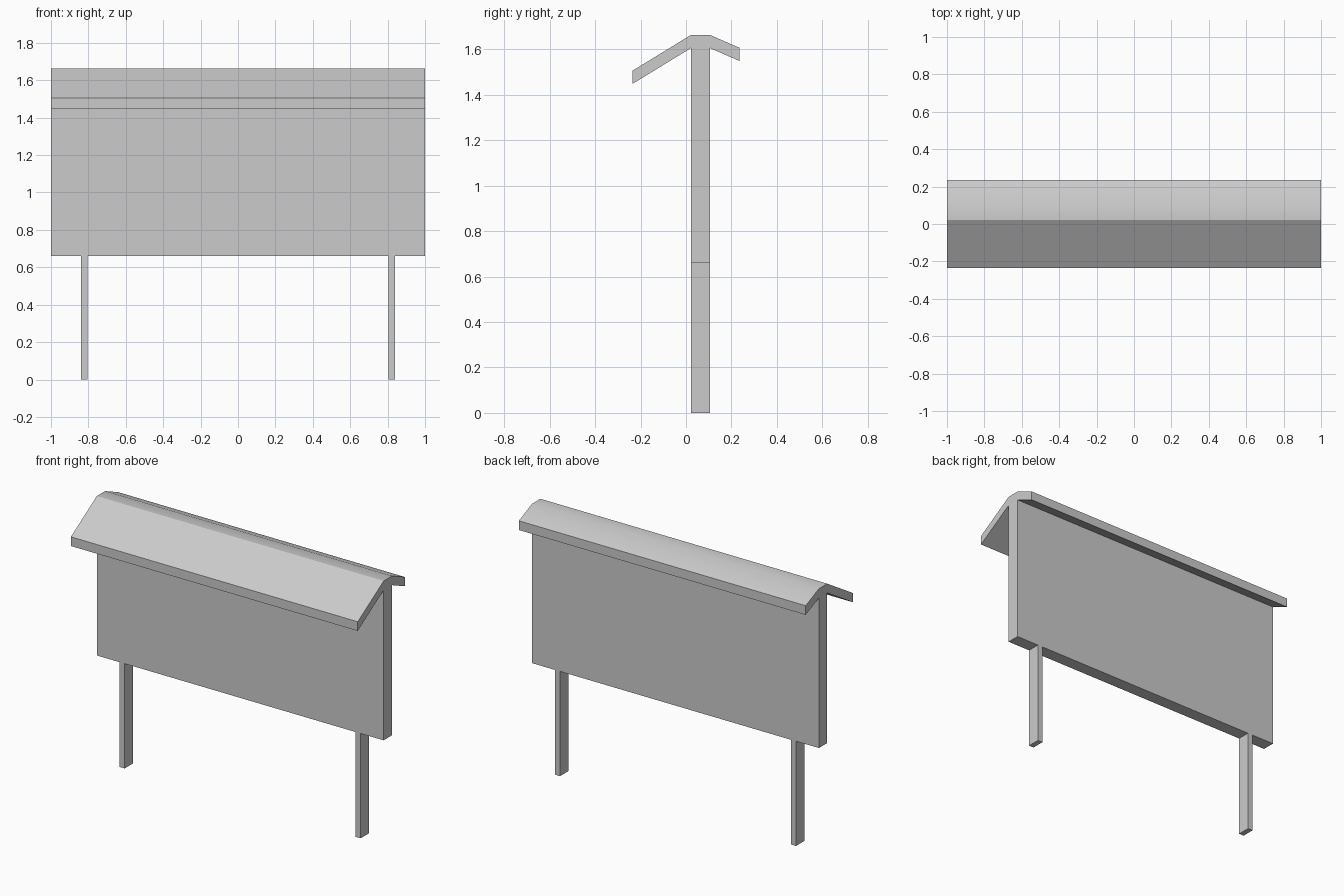
import bpy
import bmesh
import math

cube = bpy.data.objects.get("Cube")
if cube:
    bpy.data.objects.remove(cube, do_unlink=True)

grey = bpy.data.materials.new("light_grey")
grey.use_nodes = True
colour = (0.6, 0.6, 0.6, 1)
grey.diffuse_color = colour
grey.node_tree.nodes["Principled BSDF"].inputs["Base Color"].default_value = colour


def extrude_profile(name, profile, x0, x1):
    """Extrude a (y, z) outline along x into a solid object."""
    bm = bmesh.new()
    face = bm.faces.new([bm.verts.new((x0, y, z)) for y, z in profile])
    result = bmesh.ops.extrude_face_region(bm, geom=[face])
    moved = [v for v in result["geom"] if isinstance(v, bmesh.types.BMVert)]
    bmesh.ops.translate(bm, verts=moved, vec=(x1 - x0, 0, 0))
    bmesh.ops.recalc_face_normals(bm, faces=bm.faces)
    mesh = bpy.data.meshes.new(name)
    bm.to_mesh(mesh)
    bm.free()
    mesh.materials.append(grey)
    obj = bpy.data.objects.new(name, mesh)
    bpy.context.collection.objects.link(obj)
    return obj


front, back = 0.022, 0.105      # board thickness range in y
board_bottom, eave, ridge = 0.66, 1.606, 1.664
thick = ridge - eave

# Board and its uneven gable roof, one continuous section
board = extrude_profile("roofed_board", [
    (front, board_bottom), (back, board_bottom),
    (back, eave), (0.236, 1.549), (0.236, 1.549 + thick),
    (back, ridge), (front, ridge),
    (-0.236, 1.448 + thick), (-0.236, 1.448), (front, eave),
], -1, 1)

# Soften the shallow bend over the ridge
bpy.ops.object.select_all(action="DESELECT")
board.select_set(True)
bpy.context.view_layer.objects.active = board
bpy.ops.object.shade_smooth_by_angle(angle=math.radians(30))

# Two legs, flush with the board faces
leg_section = [(front, 0), (back, 0), (back, board_bottom), (front, board_bottom)]
for side, name in ((1, "left_leg"), (-1, "right_leg")):
    extrude_profile(name, leg_section, side * 0.805, side * 0.84)
